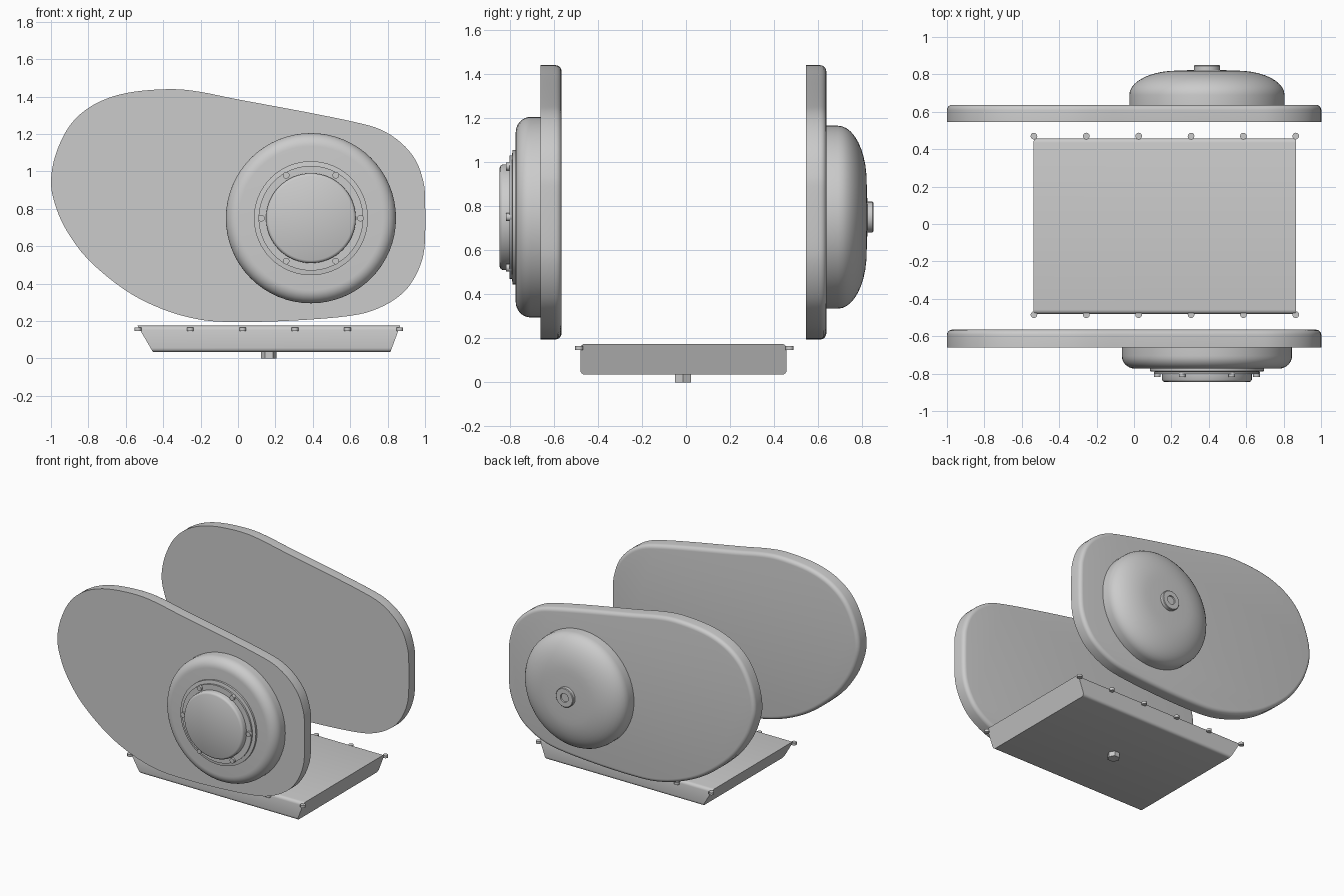
import bpy, bmesh, math
from mathutils import Matrix, Vector

if "Cube" in bpy.data.objects:
    bpy.data.objects.remove(bpy.data.objects["Cube"])

GREY = (0.6, 0.6, 0.6, 1)
metal = bpy.data.materials.new("light_grey_metal")
metal.use_nodes = True
metal.diffuse_color = GREY
metal.node_tree.nodes["Principled BSDF"].inputs["Base Color"].default_value = GREY


def finish(bm, name, angle=35):
    bmesh.ops.recalc_face_normals(bm, faces=bm.faces)
    mesh = bpy.data.meshes.new(name)
    bm.to_mesh(mesh)
    bm.free()
    mesh.materials.append(metal)
    obj = bpy.data.objects.new(name, mesh)
    bpy.context.collection.objects.link(obj)
    bpy.ops.object.select_all(action='DESELECT')
    obj.select_set(True)
    bpy.context.view_layer.objects.active = obj
    bpy.ops.object.shade_smooth_by_angle(angle=math.radians(angle))
    return obj


def smooth_loop(points, steps=4):
    """Closed Catmull-Rom curve through the points."""
    out, n = [], len(points)
    p = [Vector(q) for q in points]
    for i in range(n):
        a, b, c, d = (p[(i + k) % n] for k in (-1, 0, 1, 2))
        for s in range(steps):
            t = s / steps
            out.append(0.5 * (2 * b + (c - a) * t + (2 * a - 5 * b + 4 * c - d) * t ** 2
                              + (3 * b - a - 3 * c + d) * t ** 3))
    return out


def lathe(name, profile, x, z, segments=64):
    """Turn a (radius, y) profile about an axis along y."""
    bm = bmesh.new()
    verts = [bm.verts.new((r, y, 0)) for r, y in profile]
    edges = [bm.edges.new(pair) for pair in zip(verts, verts[1:])]
    bmesh.ops.spin(bm, geom=verts + edges, cent=(0, 0, 0), axis=(0, 1, 0),
                   angle=math.tau, steps=segments, use_duplicate=False)
    bmesh.ops.remove_doubles(bm, verts=bm.verts, dist=0.0005)
    bmesh.ops.translate(bm, verts=bm.verts, vec=(x, 0, z))
    return finish(bm, name)


def bolt(name, centre, radius, depth, sides=12, along_y=False):
    bm = bmesh.new()
    turn = Matrix.Rotation(math.pi / 2, 4, 'X' if along_y else 'Z')
    bmesh.ops.create_cone(bm, cap_ends=True, segments=sides, radius1=radius,
                          radius2=radius, depth=depth,
                          matrix=Matrix.Translation(centre) @ turn)
    return finish(bm, name)


# Side plates: same outline, rounded on the rear edge
OUTLINE = [(-1, .95), (-.975, 1.09), (-.91, 1.23), (-.82, 1.325), (-.7, 1.39),
           (-.55, 1.427), (-.35, 1.44), (-.2, 1.425), (0, 1.385), (.35, 1.32),
           (.62, 1.265), (.76, 1.225), (.87, 1.155), (.95, 1.06), (.99, .95),
           (1, .86), (1, .64), (.985, .53), (.94, .425), (.87, .34), (.75, .268),
           (.6, .228), (.3, .203), (0, .195), (-.2, .207), (-.4, .262), (-.6, .363),
           (-.8, .528), (-.92, .69), (-.98, .83)]


def side_plate(name, y0, y1):
    bm = bmesh.new()
    face = bm.faces.new([bm.verts.new((p.x, y0, p.y)) for p in smooth_loop(OUTLINE)])
    ext = bmesh.ops.extrude_face_region(bm, geom=[face], use_keep_orig=True)["geom"]
    moved = [g for g in ext if isinstance(g, bmesh.types.BMVert)]
    bmesh.ops.translate(bm, verts=moved, vec=(0, y1 - y0, 0))
    rim = [e for e in bm.edges if all(v in moved for v in e.verts)]
    bmesh.ops.bevel(bm, geom=rim, offset=0.028, segments=5, profile=0.5, affect='EDGES')
    return finish(bm, name)


side_plate("front_side_plate", -.66, -.565)
side_plate("rear_side_plate", .545, .637)

# Round housings on the plates
HX, HZ = .39, .75
rounded = [(.385 + .07 * math.cos(a), -.705 - .068 * math.sin(a))
           for a in (math.pi / 2 * i / 8 for i in range(9))]
lathe("front_housing", [(0, -.64), (.455, -.64)] + rounded + [(0, -.773)], HX, HZ)
lathe("front_ring", [(0, -.76), (.305, -.76), (.305, -.787), (.28, -.79),
                     (.28, -.802), (0, -.802)], HX, HZ)
lathe("front_cap", [(0, -.79), (.24, -.79), (.24, -.832), (.235, -.841),
                    (.225, -.846), (0, -.846)], HX, HZ)
dome = [(.16 + .255 * math.cos(a), .69 + .13 * math.sin(a))
        for a in (math.pi / 2 * i / 10 for i in range(11))]
lathe("rear_dome", [(0, .62), (.415, .62)] + dome + [(0, .826)], HX, HZ)
lathe("rear_plug", [(0, .81), (.07, .81), (.07, .846), (.066, .85), (.032, .85),
                    (.03, .842), (0, .842)], HX, HZ, 32)
for i in range(6):
    a = math.tau * i / 6
    bolt(f"cap_bolt_{i + 1}", (HX + .265 * math.cos(a), -.805, HZ + .265 * math.sin(a)),
         .018, .026, along_y=True)

# Sump pan with sloping ends
bm = bmesh.new()
bmesh.ops.create_cube(bm, size=1)
for v in bm.verts:
    top = v.co.z > 0
    right = v.co.x > 0
    v.co.x = (.867 if top else .815) if right else (-.537 if top else -.455)
    v.co.y = .457 if v.co.y > 0 else -.48
    v.co.z = .175 if top else .035
long_edges = [e for e in bm.edges if abs(e.verts[0].co.x - e.verts[1].co.x) > 1]
bmesh.ops.bevel(bm, geom=long_edges, offset=.022, segments=4, profile=.5, affect='EDGES')
finish(bm, "sump_pan")

# Pan bolts and drain plug
for side, y in (("front", -.485), ("rear", .47)):
    for i in range(6):
        bolt(f"pan_bolt_{side}_{i + 1}", (-.535 + .28 * i, y, .157), .018, .018)
bm = bmesh.new()
bmesh.ops.create_cone(bm, cap_ends=True, segments=6, radius1=.042, radius2=.042, depth=.04,
                      matrix=Matrix.Translation((.165, -.013, .02))
                      @ Matrix.Rotation(math.pi / 6, 4, 'Z'))
finish(bm, "drain_plug")
